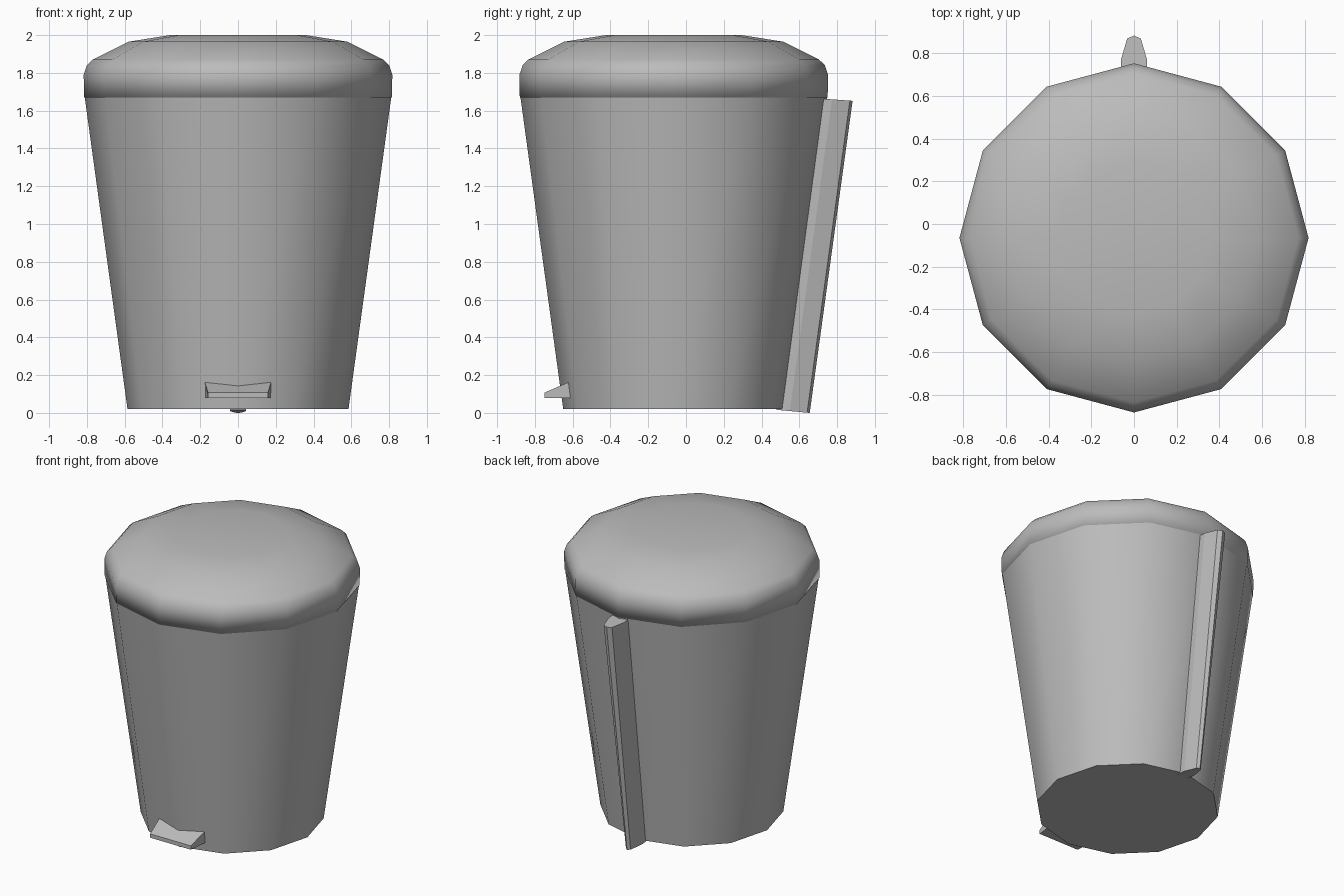
import bpy, bmesh, math

cube = bpy.data.objects.get("Cube")
if cube:
    bpy.data.objects.remove(cube, do_unlink=True)

CENTRE_Y = -0.065   # the bin is set forward so that the back spine fits
SIDES = 12

grey = bpy.data.materials.new("plain_grey")
grey.use_nodes = True
GREY = (0.5, 0.5, 0.5, 1)
grey.diffuse_color = GREY
grey.node_tree.nodes["Principled BSDF"].inputs["Base Color"].default_value = GREY


def loft(name, rings, smooth=None):
    """Skin closed rings of points and cap both ends."""
    bm = bmesh.new()
    loops = [[bm.verts.new(p) for p in ring] for ring in rings]
    n = len(loops[0])
    for a, b in zip(loops, loops[1:]):
        for i in range(n):
            j = (i + 1) % n
            bm.faces.new((a[i], a[j], b[j], b[i]))
    bm.faces.new(loops[0][::-1])
    bm.faces.new(loops[-1])
    bmesh.ops.recalc_face_normals(bm, faces=bm.faces)
    mesh = bpy.data.meshes.new(name)
    bm.to_mesh(mesh)
    bm.free()
    obj = bpy.data.objects.new(name, mesh)
    bpy.context.collection.objects.link(obj)
    mesh.materials.append(grey)
    if smooth:
        bpy.ops.object.select_all(action='DESELECT')
        obj.select_set(True)
        bpy.context.view_layer.objects.active = obj
        bpy.ops.object.shade_smooth_by_angle(angle=math.radians(smooth))
    return obj


def circle(r, z):
    step = 2 * math.pi / SIDES
    return [(r * math.cos(i * step), CENTRE_Y + r * math.sin(i * step), z)
            for i in range(SIDES)]


# Tapered bucket
loft("bin_body", [circle(0.585, 0.02), circle(0.812, 1.675)], 50)

# Domed lid, softly shaded around its lower lip
lid_profile = [(0.815, 1.67), (0.817, 1.79), (0.80, 1.84), (0.77, 1.87),
               (0.58, 1.965), (0.36, 2.0)]
loft("lid", [circle(r, z) for r, z in lid_profile], 100)


# Leaning back spine: a blunt wedge section that narrows to the bottom
def spine_section(inner, outer, z_in, z_out, half, tip):
    side = [(half, 0), (half, 0.4), (tip, 0.92)]
    pts = side + [(0, 1)] + [(-x, t) for x, t in reversed(side)]
    return [(x, inner + (outer - inner) * t, z_in + (z_out - z_in) * t)
            for x, t in pts]


loft("back_spine", [spine_section(0.48, 0.655, 0.016, 0.0, 0.042, 0.018),
                    spine_section(0.70, 0.882, 1.665, 1.652, 0.06, 0.032)])

# Wedge foot pedal, its back end sunk into the body
pedal = [(-0.75, 0.08, 0.158), (-0.75, 0.107, 0.158),
         (-0.62, 0.163, 0.176), (-0.58, 0.163, 0.176), (-0.58, 0.08, 0.176)]
loft("foot_pedal", [[(s * w, y, z) for y, z, w in pedal] for s in (-1, 1)])
